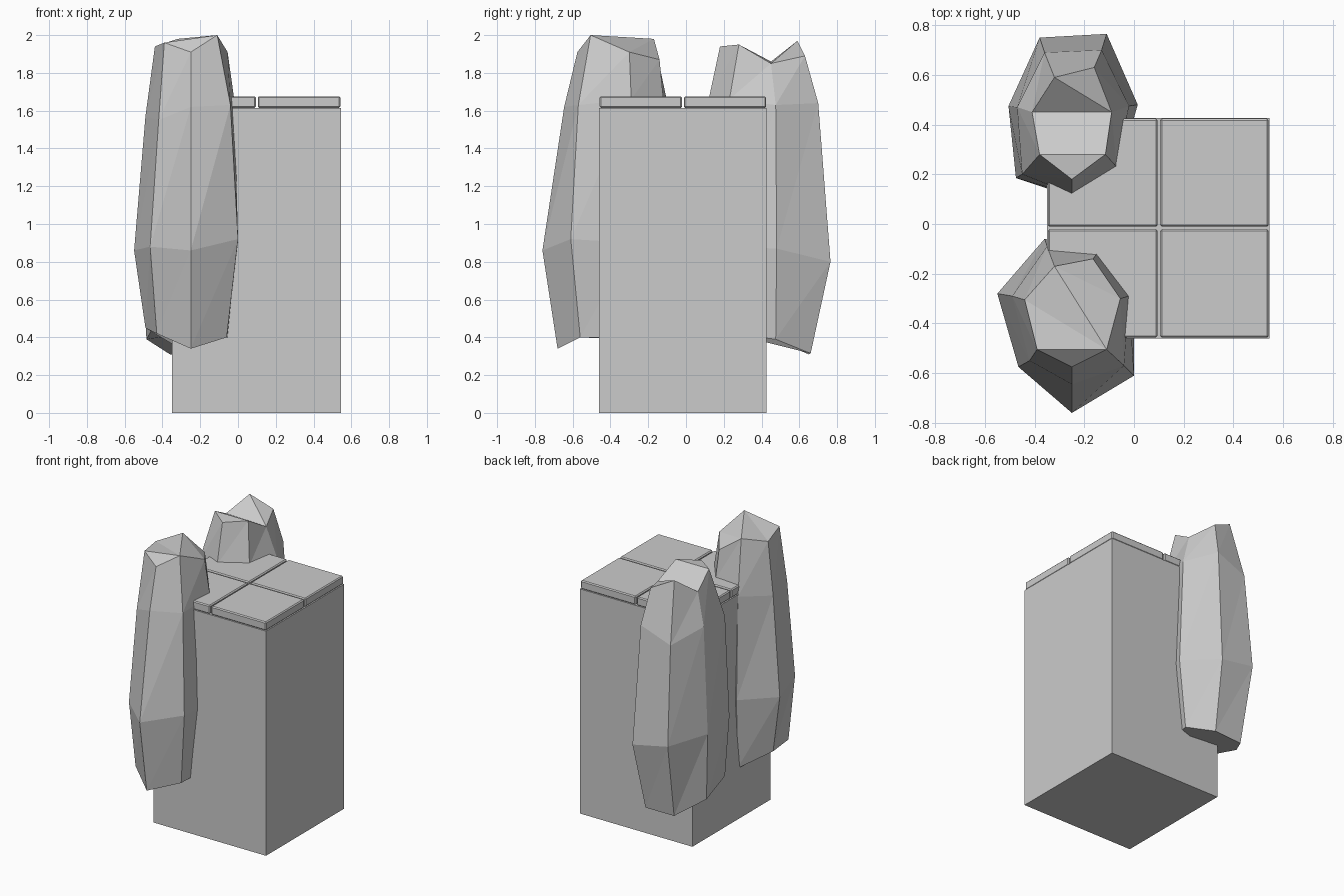
import bpy, bmesh

if "Cube" in bpy.data.objects:
    bpy.data.objects.remove(bpy.data.objects["Cube"], do_unlink=True)

stone = bpy.data.materials.new("stone_grey")
stone.use_nodes = True
GREY = (0.6, 0.6, 0.6, 1)
stone.diffuse_color = GREY
stone.node_tree.nodes["Principled BSDF"].inputs["Base Color"].default_value = GREY


def finish(bm, name):
    bmesh.ops.recalc_face_normals(bm, faces=bm.faces)
    mesh = bpy.data.meshes.new(name)
    bm.to_mesh(mesh)
    bm.free()
    mesh.materials.append(stone)
    obj = bpy.data.objects.new(name, mesh)
    bpy.context.collection.objects.link(obj)
    return obj


def box(name, low, high, bevel=0):
    bm = bmesh.new()
    bmesh.ops.create_cube(bm, size=1)
    for v in bm.verts:
        v.co = [a + (b - a) * (c + 0.5) for a, b, c in zip(low, high, v.co)]
    obj = finish(bm, name)
    if bevel:
        mod = obj.modifiers.new("edge", "BEVEL")
        mod.width, mod.segments = bevel, 1


def boulder(name, rings, cap):
    """Faceted rock: bridged rings from bottom to top, then cap faces."""
    bm = bmesh.new()
    loops = [[bm.verts.new(p) for p in ring] for ring in rings]
    n = len(loops[0])
    for lo, hi in zip(loops, loops[1:]):
        for i in range(n):
            j = (i + 1) % n
            bm.faces.new((lo[i], lo[j], hi[j]))
            bm.faces.new((lo[i], hi[j], hi[i]))
    bm.faces.new(loops[0][::-1])
    for face in cap:
        bm.faces.new([loops[-1][i] for i in face])
    finish(bm, name)


# Pillar core and four top slabs with narrow joints
box("pillar_body", (-0.35, -0.46, 0), (0.545, 0.427, 1.615))
for side, x0, x1 in (("right", -0.347, 0.095), ("left", 0.105, 0.542)):
    for end, y0, y1 in (("front", -0.457, -0.021), ("back", -0.011, 0.424)):
        box(f"top_slab_{end}_{side}", (x0, y0, 1.615), (x1, y1, 1.676), 0.007)

# Front boulder: columns run left, front, right, back
boulder("front_boulder", [
    [(-.49, -.29, .45), (-.43, -.55, .42), (-.25, -.68, .34), (-.06, -.56, .4),
     (-.05, -.29, .4), (-.15, -.13, .38), (-.34, -.1, .36)],
    [(-.55, -.28, .86), (-.465, -.575, .88), (-.25, -.76, .86), (0, -.61, .92),
     (0, -.28, .9), (-.13, -.1, .88), (-.36, -.06, .87)],
    [(-.49, -.29, 1.57), (-.42, -.55, 1.55), (-.25, -.645, 1.62), (-.04, -.57, 1.63),
     (-.02, -.29, 1.66), (-.15, -.12, 1.66), (-.35, -.09, 1.6)],
    [(-.44, -.305, 1.94), (-.39, -.505, 1.96), (-.25, -.575, 1.91), (-.11, -.505, 2),
     (-.055, -.3, 1.91), (-.165, -.14, 1.87), (-.32, -.17, 1.98)],
], [(1, 2, 3), (0, 1, 3), (0, 3, 6), (6, 3, 4), (6, 4, 5)])

# Back boulder: columns run front, right, back, left
boulder("back_boulder", [
    [(-.25, .15, .42), (-.1, .24, .42), (-.04, .475, .39), (-.14, .66, .315),
     (-.36, .65, .31), (-.485, .46, .39), (-.45, .2, .45)],
    [(-.25, .11, .88), (-.06, .22, .88), (.015, .48, .87), (-.11, .765, .8),
     (-.38, .75, .85), (-.505, .475, .87), (-.475, .185, .88)],
    [(-.25, .12, 1.66), (-.07, .23, 1.66), (-.02, .475, 1.63), (-.13, .7, 1.64),
     (-.36, .69, 1.55), (-.47, .47, 1.63), (-.45, .2, 1.6)],
    [(-.25, .18, 1.94), (-.115, .28, 1.95), (-.09, .45, 1.85), (-.16, .63, 1.89),
     (-.32, .59, 1.97), (-.41, .45, 1.86), (-.38, .28, 1.95)],
], [(0, 1, 6), (6, 1, 2, 5), (5, 2, 4), (2, 3, 4)])
